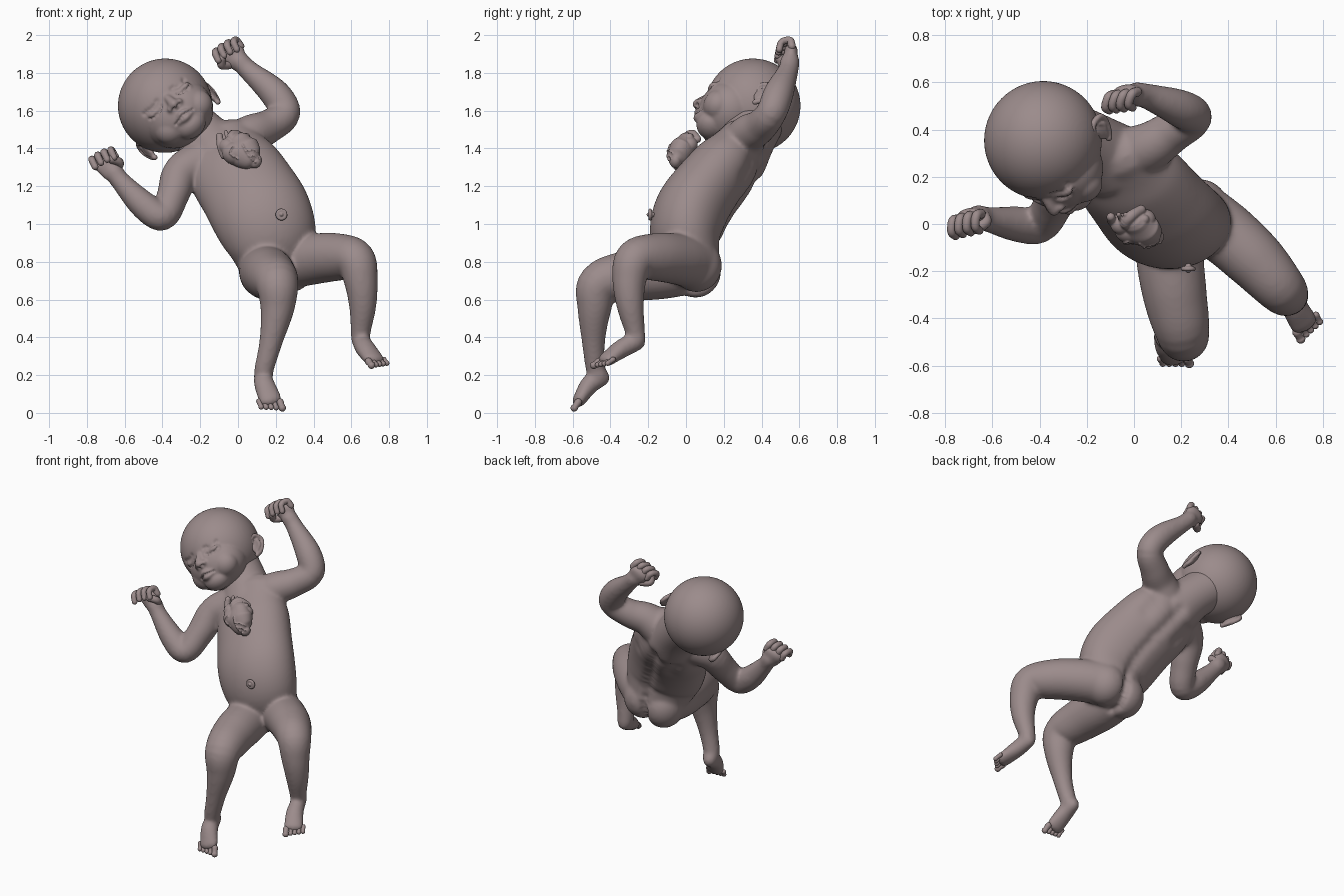
import bpy, bmesh, math
from mathutils import Vector, Matrix, kdtree

skin = bpy.data.materials.new("dusky mauve")
skin.diffuse_color = (0.33, 0.26, 0.26, 1)


def ball(bm, c, r, rot=None):
    r = r if isinstance(r, tuple) else (r, r, r)
    M = Matrix.Translation(c) @ (rot or Matrix()) @ Matrix.Diagonal((*r, 1))
    bmesh.ops.create_icosphere(bm, subdivisions=5, radius=1, matrix=M)


def spline(pts, n=6):
    """Smooth curve through points of any dimension."""
    P = [Vector(p) for p in pts]
    P = [2 * P[0] - P[1]] + P + [2 * P[-1] - P[-2]]
    out = []
    for i in range(1, len(P) - 2):
        a, b, c, d = P[i - 1:i + 3]
        for k in range(n):
            t = k / n
            out.append(0.5 * (2 * b + (c - a) * t + (2 * a - 5 * b + 4 * c - d) * t * t
                              + (3 * b - a - 3 * c + d) * t ** 3))
    return out + [P[-2]]


def tube(bm, pts, side=(0.31, 0.83, 0.47), flat=1.0, seg=28):
    """Round-ended limb through (x, y, z, half width[, half depth])."""
    S = spline([p if len(p) == 5 else (*p, p[3] * flat) for p in pts])
    C = [Vector(s[:3]) for s in S]
    T = [(C[min(i + 1, len(C) - 1)] - C[max(i - 1, 0)]).normalized() for i in range(len(C))]
    rings = [(C[i], T[i], S[i][3], S[i][4]) for i in range(len(C))]

    def cap(i, sgn):
        c, t, w, d = rings[i]
        return [(c + t * sgn * min(w, d) * math.sin(a), t, w * math.cos(a), d * math.cos(a))
                for a in (0.4, 0.8, 1.15, 1.45)]
    rings = cap(0, -1)[::-1] + rings + cap(-1, 1)
    loops = []
    for c, t, w, d in rings:
        s = Vector(side)
        s = (s - t * s.dot(t)).normalized()
        n = t.cross(s)
        loops.append([bm.verts.new(c + s * w * math.cos(2 * math.pi * k / seg)
                                   + n * d * math.sin(2 * math.pi * k / seg)) for k in range(seg)])
    for a, b in zip(loops, loops[1:]):
        for k in range(seg):
            bm.faces.new((a[k], a[(k + 1) % seg], b[(k + 1) % seg], b[k]))
    bm.faces.new(loops[0][::-1])
    bm.faces.new(loops[-1])


def finish(name, bm, voxel=None, smooth=0, M=None, dents=()):
    me = bpy.data.meshes.new(name)
    bmesh.ops.recalc_face_normals(bm, faces=bm.faces)
    bm.to_mesh(me)
    ob = bpy.data.objects.new(name, me)
    bpy.context.collection.objects.link(ob)
    if voxel:
        m = ob.modifiers.new("fuse", 'REMESH')
        m.mode, m.voxel_size = 'VOXEL', voxel
        s = ob.modifiers.new("soften", 'SMOOTH')
        s.factor, s.iterations = 0.5, smooth
        ev = ob.evaluated_get(bpy.context.evaluated_depsgraph_get())
        me = bpy.data.meshes.new_from_object(ev)
        ob.modifiers.clear()
        ob.data = me
    # sculpted creases (or ridges, if depth < 0) along paths dropped onto the surface
    for path, rad, depth in dents:
        kd = kdtree.KDTree(len(me.vertices))
        for v in me.vertices:
            kd.insert(v.co, v.index)
        kd.balance()
        near = {}
        for p in spline(path, 8):
            for co, i, d in kd.find_range(kd.find(p)[0], 3 * rad):
                near[i] = min(d, near.get(i, 9))
        push = {i: me.vertices[i].normal * depth * math.exp(-(d / rad) ** 2) for i, d in near.items()}
        for i, p in push.items():
            me.vertices[i].co -= p
    me.materials.clear()
    me.materials.append(skin)
    for p in me.polygons:
        p.use_smooth = True
    if M:
        ob.matrix_world = M
    return ob


# torso, neck and buttocks
bm = bmesh.new()
tube(bm, [(-0.09, 0.28, 1.41, 0.20, 0.13), (-0.03, 0.21, 1.30, 0.245, 0.178), (0.05, 0.11, 1.18, 0.258, 0.19),
          (0.12, 0.03, 1.06, 0.265, 0.20), (0.17, 0.0, 0.94, 0.25, 0.19), (0.20, 0.02, 0.82, 0.21, 0.16)],
     side=(0.88, 0.1, 0.46), seg=48)
tube(bm, [(-0.10, 0.27, 1.36, 0.17), (-0.18, 0.33, 1.45, 0.145), (-0.28, 0.38, 1.54, 0.14)])
ball(bm, (0.13, 0.05, 0.75), (0.125, 0.135, 0.14))
ball(bm, (0.28, 0.055, 0.78), (0.125, 0.135, 0.14))

# arms: shoulder, elbow, wrist
tube(bm, [(-0.17, 0.24, 1.34, 0.12), (-0.30, 0.17, 1.27, 0.10), (-0.345, 0.08, 1.15, 0.085),
          (-0.40, -0.005, 1.04, 0.077), (-0.50, 0.0, 1.10, 0.075), (-0.62, 0.02, 1.225, 0.053),
          (-0.66, 0.03, 1.28, 0.052)])
tube(bm, [(-0.02, 0.29, 1.41, 0.12), (0.07, 0.33, 1.475, 0.105), (0.16, 0.39, 1.515, 0.09),
          (0.25, 0.45, 1.585, 0.081), (0.195, 0.49, 1.69, 0.08), (0.06, 0.54, 1.81, 0.055),
          (0.01, 0.55, 1.86, 0.052)])

# legs: hip, knee, ankle
tube(bm, [(0.14, 0.03, 0.765, 0.135), (0.15, -0.13, 0.745, 0.143), (0.175, -0.31, 0.725, 0.135),
          (0.207, -0.46, 0.68, 0.115), (0.208, -0.485, 0.55, 0.09), (0.175, -0.49, 0.38, 0.062),
          (0.14, -0.48, 0.24, 0.052), (0.135, -0.465, 0.20, 0.052)])
tube(bm, [(0.29, 0.03, 0.80, 0.14), (0.40, -0.05, 0.815, 0.135), (0.52, -0.16, 0.825, 0.127),
          (0.62, -0.27, 0.81, 0.108), (0.65, -0.30, 0.70, 0.09), (0.66, -0.295, 0.57, 0.073),
          (0.65, -0.27, 0.43, 0.053), (0.65, -0.265, 0.39, 0.052)])
digits = bmesh.new()


# hands: palm, four curled fingers and a thumb
def hand(bm, palm, d, s, c, thumb):
    d, s, c, palm = [Vector(v) for v in (d, s, c, palm)]
    d.normalize()
    s = (s - d * s.dot(d)).normalized()
    c = (c - d * c.dot(d)).normalized()
    tube(bm, [(*(palm - d * 0.05), 0.052), (*palm, 0.068), (*(palm + d * 0.02), 0.068)], side=s, flat=0.55)
    for k in (-1.5, -0.5, 0.5, 1.5):
        b = palm + d * (0.03 - 0.006 * abs(k)) + s * k * 0.038
        path = [b, b + d * 0.038 + c * 0.012, b + d * 0.036 + c * 0.058, b - d * 0.005 + c * 0.072]
        tube(digits, [(*p, 0.0205 - 0.001 * i) for i, p in enumerate(path)], seg=14)
    b = palm + s * 0.045 * thumb - d * 0.035
    path = [b, b + s * 0.022 * thumb + d * 0.02 + c * 0.035, b + d * 0.05 + c * 0.06 - s * 0.005 * thumb]
    tube(digits, [(*p, 0.023) for p in path], seg=14)


hand(bm, (-0.69, 0.03, 1.31), (-0.45, 0.1, 0.88), (0.85, 0.2, 0.45), (-0.1, -1, 0), 1)
hand(bm, (-0.025, 0.555, 1.895), (-0.5, 0.0, 0.85), (0.85, 0.1, 0.5), (-0.4, -0.9, 0), -1)


# feet: heel, sole and five toes
def foot(bm, heel, mid, front, s, big):
    heel, mid, front, s = [Vector(v) for v in (heel, mid, front, s)]
    tube(bm, [(*heel, 0.045, 0.05), (*mid, 0.055, 0.05), (*front, 0.062, 0.036)], side=s)
    d = (front - mid).normalized()
    for k in range(5):
        b = front + s * big * (0.045 - 0.0255 * k - 0.005 * (k > 0)) + d * (0.02 - 0.005 * k)
        r = 0.02 if k == 0 else 0.0145
        tube(digits, [(*b, r), (*(b + d * 0.025), r * 0.85), (*(b + d * 0.038), r)], seg=14)


foot(bm, (0.13, -0.45, 0.19), (0.14, -0.51, 0.15), (0.172, -0.565, 0.068), (0.99, 0.1, 0.1), 1)
foot(bm, (0.65, -0.26, 0.38), (0.675, -0.34, 0.34), (0.72, -0.42, 0.283), (0.83, 0.55, 0), -1)

# spine groove, cleft and shoulder-blade hollows
body_dents = [([(-0.05, 0.40, 1.30), (-0.017, 0.373, 1.24), (0.064, 0.287, 1.114), (0.135, 0.217, 0.99),
                (0.184, 0.177, 0.874)], 0.04, 0.016),
              ([(0.19, 0.20, 0.84), (0.205, 0.19, 0.75), (0.21, 0.10, 0.64), (0.215, 0.02, 0.62)], 0.025, 0.022),
              ([(-0.155, 0.33, 1.19), (-0.1, 0.30, 1.13)], 0.05, 0.012),
              ([(0.12, 0.36, 1.33), (0.16, 0.31, 1.25)], 0.05, 0.012)]
finish("body", bm, 0.0105, 12, dents=body_dents)
finish("fingers_and_toes", digits)

# head, built upright in its own frame and then tilted
L, B, U = Vector((0.745, 0, 0.667)), Vector((0.1, 0.95, -0.31)), Vector((-0.634, 0.298, 0.708))
head_frame = Matrix.Translation((-0.385, 0.36, 1.625)) @ Matrix((L, B, U)).transposed().to_4x4()
bm = bmesh.new()
ball(bm, (0, -0.005, 0), (0.25, 0.25, 0.25))
ball(bm, (0.015, -0.095, -0.12), (0.195, 0.168, 0.165))
ball(bm, (0.02, -0.165, -0.235), (0.085, 0.075, 0.065))
ball(bm, (0.02, -0.185, -0.185), (0.09, 0.065, 0.06))
tube(bm, [(0.02, -0.235, -0.045, 0.02), (0.02, -0.262, -0.085, 0.022), (0.02, -0.275, -0.12, 0.028)])
for sx in (-1, 1):
    ball(bm, (0.02 + sx * 0.09, -0.15, -0.165), (0.09, 0.08, 0.085))       # cheek
    ball(bm, (0.02 + sx * 0.03, -0.262, -0.125), (0.02, 0.022, 0.018))     # nostril
    ball(bm, (0.02 + sx * 0.095, -0.205, -0.068), (0.05, 0.036, 0.033))    # eyelid
tube(bm, [(-0.03, -0.238, -0.192, 0.010), (0.02, -0.258, -0.182, 0.018), (0.07, -0.238, -0.192, 0.010)])
tube(bm, [(-0.025, -0.234, -0.204, 0.010), (0.02, -0.25, -0.212, 0.018), (0.065, -0.234, -0.204, 0.010)])
dents = [([(-0.04, -0.238, -0.200), (0.02, -0.27, -0.197), (0.08, -0.238, -0.200)], 0.007, 0.012)]
for sx in (-1, 1):
    eye = [(0.02 + sx * x, y, z) for x, y, z in
           ((0.05, -0.238, -0.078), (0.095, -0.24, -0.09), (0.145, -0.215, -0.075))]
    fold = [(x, y, z + 0.047) for x, y, z in eye]
    dents += [(eye, 0.007, 0.012), (fold, 0.012, 0.008),
              ([(0.02 + sx * 0.013, -0.28, -0.147), (0.02 + sx * 0.022, -0.275, -0.145)], 0.008, 0.012)]
finish("head", bm, 0.0075, 7, head_frame, dents)

# ears: cupped shell with a raised rim
for sx, name in ((-1, "right_ear"), (1, "left_ear")):
    bm = bmesh.new()
    ball(bm, (sx * 0.224, 0.065, -0.105), (0.018, 0.042, 0.06), Matrix.Rotation(-sx * 0.2, 4, 'Z'))
    tube(bm, [(sx * x, y, z - 0.008, r) for x, y, z, r in (
        (0.222, 0.04, -0.085, 0.010), (0.23, 0.03, -0.05, 0.012), (0.238, 0.065, -0.03, 0.014),
        (0.245, 0.105, -0.055, 0.014), (0.24, 0.10, -0.10, 0.013), (0.23, 0.07, -0.14, 0.013),
        (0.222, 0.045, -0.155, 0.015))], seg=12)
    tube(bm, [(sx * 0.238, 0.075, -0.068, 0.009), (sx * 0.24, 0.08, -0.098, 0.010),
              (sx * 0.228, 0.05, -0.138, 0.010)], seg=12)
    finish(name, bm, 0.005, 3, head_frame)

# navel: ring with a button
bm = bmesh.new()
ring = [(0.23 + 0.022 * math.cos(a), -0.19, 1.05 + 0.022 * math.sin(a), 0.010)
        for a in [i * math.pi / 6 for i in range(13)]]
tube(bm, ring, side=(0, 1, 0), seg=10)
ball(bm, (0.23, -0.185, 1.05), (0.014, 0.024, 0.014))
finish("navel", bm, 0.004, 1)

# heart: chambers below, great vessels above, raised coronary vessels in front
bm = bmesh.new()
tube(bm, [(0.005, 0.005, 1.425, 0.07, 0.055), (0.03, -0.02, 1.385, 0.092, 0.07), (0.07, -0.045, 1.348, 0.07, 0.054),
          (0.095, -0.055, 1.33, 0.038, 0.03)], side=(0.7, 0, 0.7), seg=32)
ball(bm, (-0.015, -0.025, 1.375), (0.068, 0.058, 0.062))
ball(bm, (-0.055, 0.0, 1.41), 0.045)
ball(bm, (0.05, 0.02, 1.42), 0.042)
tube(bm, [(-0.01, -0.01, 1.42, 0.024), (-0.035, 0.005, 1.462, 0.025), (-0.01, 0.035, 1.475, 0.024),
          (0.03, 0.06, 1.45, 0.021)], seg=14)
tube(bm, [(0.02, -0.035, 1.41, 0.024), (0.0, -0.02, 1.445, 0.022), (0.045, 0.02, 1.462, 0.02)], seg=14)
tube(bm, [(-0.075, 0.0, 1.36, 0.018), (-0.092, 0.01, 1.41, 0.02), (-0.098, 0.03, 1.465, 0.019)], seg=14)
for x in (-0.055, -0.025):
    tube(bm, [(x, 0.02, 1.455, 0.011), (x - 0.01, 0.04, 1.487, 0.011)], seg=10)
vessels = [([(0.025, -0.09, 1.42), (0.045, -0.1, 1.38), (0.09, -0.1, 1.325)], 0.005, -0.008),
           ([(0.042, -0.1, 1.385), (0.075, -0.09, 1.39), (0.105, -0.07, 1.375)], 0.004, -0.006),
           ([(0.058, -0.1, 1.36), (0.09, -0.09, 1.36), (0.115, -0.08, 1.345)], 0.004, -0.006),
           ([(-0.03, -0.09, 1.415), (-0.045, -0.09, 1.375), (-0.01, -0.1, 1.34)], 0.005, -0.008)]
finish("heart", bm, 0.004, 4, dents=vessels)
